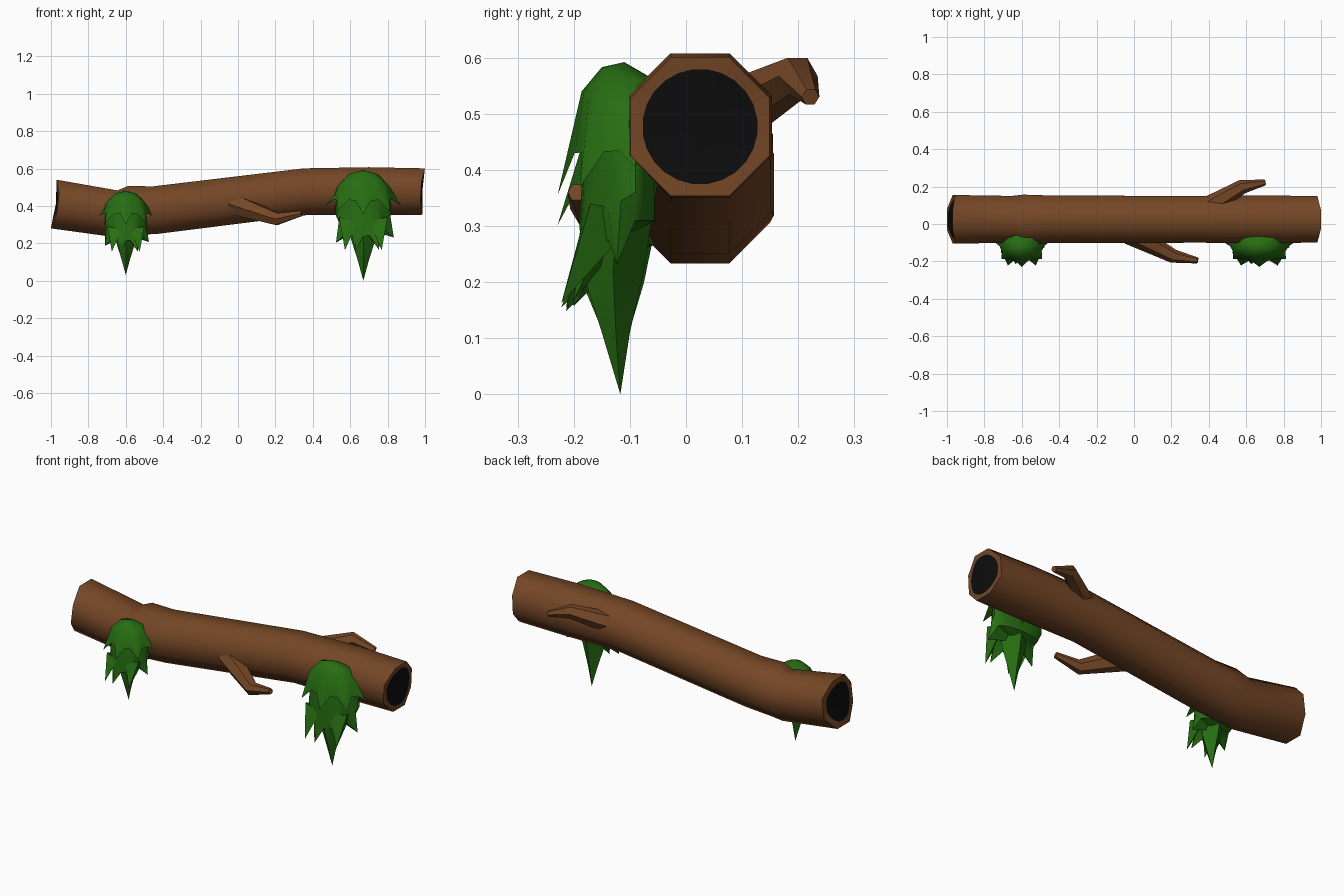
import bpy, bmesh, math
from mathutils import Vector

if "Cube" in bpy.data.objects:
    bpy.data.objects.remove(bpy.data.objects["Cube"])


def material(name, rgb):
    m = bpy.data.materials.new(name)
    m.diffuse_color = (*rgb, 1)
    m.use_nodes = True
    m.node_tree.nodes["Principled BSDF"].inputs["Base Color"].default_value = m.diffuse_color
    return m


BARK = material("bark_brown", (0.175, 0.062, 0.019))
HOLLOW = material("hollow_black", (0.004, 0.004, 0.004))
MOSS = material("moss_green", (0.02, 0.155, 0.006))


def finish(bm, name, mats, angle):
    bmesh.ops.recalc_face_normals(bm, faces=bm.faces[:])
    me = bpy.data.meshes.new(name)
    bm.to_mesh(me)
    bm.free()
    for m in mats:
        me.materials.append(m)
    ob = bpy.data.objects.new(name, me)
    bpy.context.collection.objects.link(ob)
    bpy.ops.object.select_all(action='DESELECT')
    ob.select_set(True)
    bpy.context.view_layer.objects.active = ob
    bpy.ops.object.shade_smooth_by_angle(angle=math.radians(angle))
    return ob


def loft(bm, rings):
    """Skin closed rings of points; a one-point ring makes a tip."""
    vs = [[bm.verts.new(p) for p in r] for r in rings]
    for a, b in zip(vs, vs[1:]):
        n = max(len(a), len(b))
        for i in range(n):
            j = (i + 1) % n
            if len(a) == 1:
                bm.faces.new((a[0], b[i], b[j]))
            elif len(b) == 1:
                bm.faces.new((a[i], a[j], b[0]))
            else:
                bm.faces.new((a[i], a[j], b[j], b[i]))
    return vs


# Log: octagonal rings along a bent path (x, z, apothem, lean, side notch)
def log_ring(x, z, ap, lean, notch=0):
    ring = []
    for k in range(8):
        t = math.radians(22.5 + 45 * k)
        r = ap / math.cos(math.radians(22.5))
        dy, dz = r * math.cos(t), r * math.sin(t)
        side = notch if abs(dy) > 0.9 * ap else 0
        ring.append(Vector((x + lean * dz + side, 0.025 + dy, z + dz)))
    return ring


rings = [log_ring(*p) for p in (
    (-0.985, 0.41, 0.13, 0.12, 0.022),
    (-0.65, 0.358, 0.125, 0.05),
    (-0.59, 0.374, 0.132, 0.0),
    (-0.44, 0.378, 0.127, -0.1),
    (0.36, 0.476, 0.125, -0.06),
    (0.7, 0.479, 0.128, 0.0),
    (0.993, 0.477, 0.124, 0.05, -0.015))]
bm = bmesh.new()
loft(bm, rings)

# Log ends: brown rim around a round black hollow
for ring in (rings[0], rings[-1]):
    c = sum(ring, Vector()) / 8
    outer = [ring[i].lerp(ring[(i + 1) % 8], f / 3) for i in range(8) for f in range(3)]
    inner = []
    for p in outer:
        d = math.hypot(p.y - c.y, p.z - c.z)
        inner.append(c.lerp(p, 0.103 / d))
    v = loft(bm, [outer, inner, [c]])
    for f in v[2][0].link_faces:
        f.material_index = 1
finish(bm, "log", [BARK, HOLLOW], 50)


# Branch stubs: tapered bent tubes
def branch(name, path):
    bm = bmesh.new()
    pts = [Vector(p[:3]) for p in path]
    rs = []
    for i, p in enumerate(path):
        d = (pts[min(i + 1, len(pts) - 1)] - pts[max(i - 1, 0)]).normalized()
        u = d.cross(Vector((0, 0, 1))).normalized()
        w = u.cross(d)
        rs.append([pts[i] + p[3] * (math.cos(k * math.pi / 3) * u + math.sin(k * math.pi / 3) * w)
                   for k in range(6)])
    v = loft(bm, rs)
    bm.faces.new(v[-1])
    finish(bm, name, [BARK], 50)


branch("front_branch", [(-0.02, -0.05, 0.41, 0.062), (0.21, -0.172, 0.33, 0.037), (0.34, -0.195, 0.36, 0.016)])
branch("back_branch", [(0.36, 0.07, 0.495, 0.06), (0.58, 0.2, 0.567, 0.038), (0.70, 0.222, 0.53, 0.016)])


# Moss clumps: toothed dome, toothed under-skirt and a hanging spike
N = 24
YC = -0.09


def moss(name, cx, top, s):
    def at(x, y, z):
        return Vector((cx + s * x, y, top - s * (0.59 - z)))

    def ring(rx, ry, z_front, z_side, tooth=None, phase=0):
        out = []
        for k in range(N):
            a = 2 * math.pi * k / N
            c = math.cos(a)
            x, y = math.sin(a), (-ry * c if c > 0 else -0.035 * c)
            f = max(c, 0)
            z = z_side + (z_front - z_side) * f
            g = 1.0
            if tooth and c > -0.1 and k % 3 == phase:
                z -= tooth[0] + (tooth[1] - tooth[0]) * f
                g = tooth[2]
            out.append(at(rx * g * x, YC + y * g, z))
        return out

    bm = bmesh.new()
    # upper dome with short teeth
    loft(bm, [[at(0, YC - 0.02, 0.592)],
              ring(0.085, 0.06, 0.583, 0.56),
              ring(0.145, 0.096, 0.54, 0.49),
              ring(0.162, 0.112, 0.43, 0.435, (0.03, 0.075, 1.24))])
    # lower skirt with long teeth
    loft(bm, [[at(0, YC, 0.5)],
              ring(0.145, 0.092, 0.44, 0.44),
              ring(0.15, 0.1, 0.30, 0.36),
              ring(0.125, 0.095, 0.24, 0.31, (0.05, 0.09, 1.35), 2),
              [at(0, YC - 0.02, 0.28)]])
    # hanging centre spike
    def diamond(hx, y0, y1, z):
        ym = (y0 + y1) / 2
        return [at(hx, ym, z), at(0, y0, z), at(-hx, ym, z), at(0, y1, z)]
    loft(bm, [diamond(0.11, -0.18, -0.05, 0.38), diamond(0.065, -0.185, -0.075, 0.22),
              diamond(0.03, -0.15, -0.1, 0.11), [at(0, -0.117, 0.0)]])
    # long side spikes
    for sx in (-1, 1):
        loft(bm, [[at(sx * x, y, z) for x, y, z in
                   ((0.03, -0.18, 0.32), (0.13, -0.17, 0.34), (0.1, -0.08, 0.32))],
                  [at(sx * 0.098, -0.222, 0.163)]])
    finish(bm, name, [MOSS], 40)


moss("large_moss", 0.67, 0.59, 1.0)
moss("small_moss", -0.6, 0.48, 0.76)
